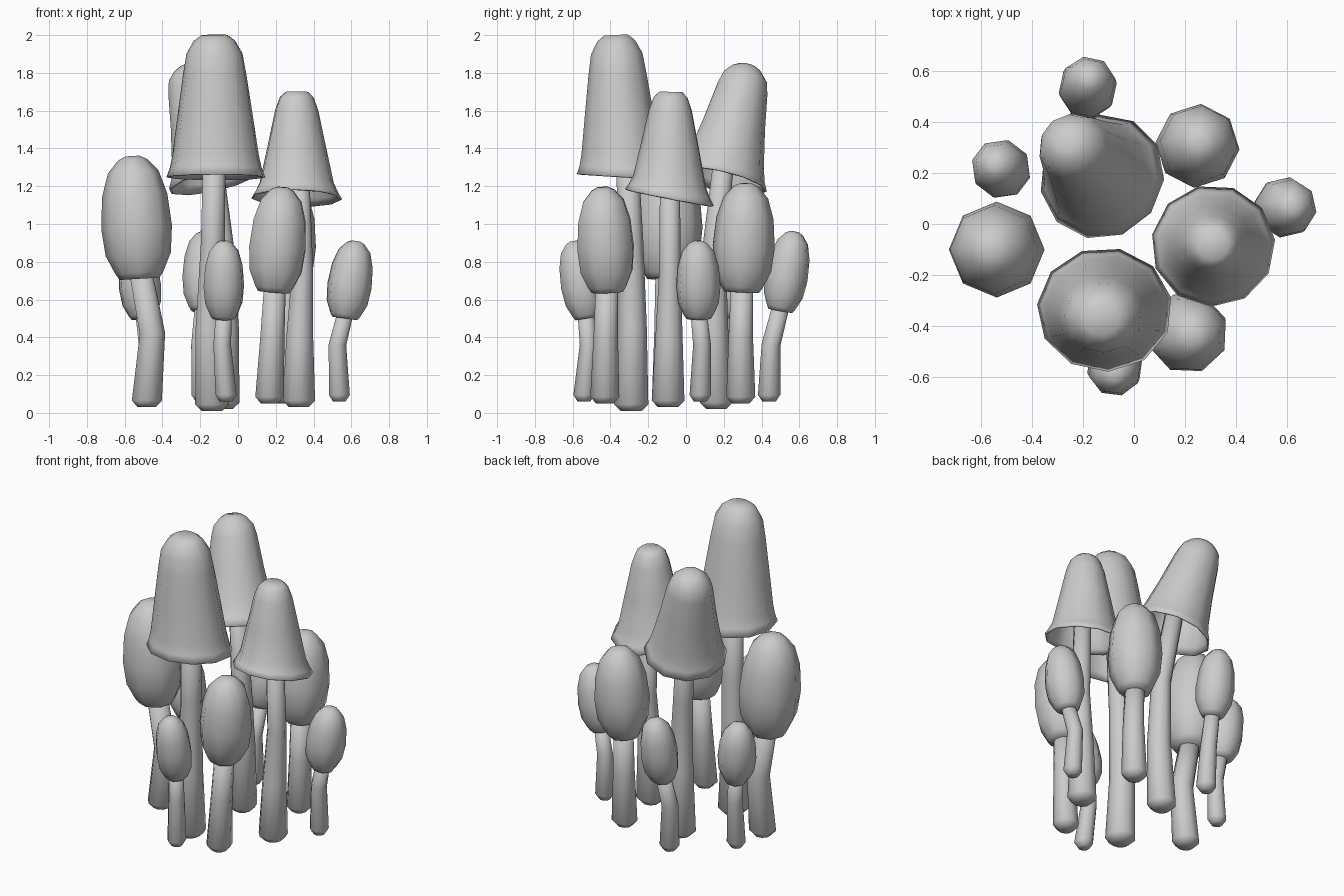
import bpy, bmesh, math
from mathutils import Vector

if "Cube" in bpy.data.objects:
    bpy.data.objects.remove(bpy.data.objects["Cube"])


def loft(name, rings, sides, phase=0.0, cap_start=True, sy=1.0):
    """rings: (centre, normal, radius); joins them into one tube with a closed end."""
    bm = bmesh.new()
    loops = []
    for c, n, r in rings:
        q = Vector((0, 0, 1)).rotation_difference(Vector(n).normalized())
        loop = []
        for i in range(sides):
            a = phase + 2 * math.pi * i / sides
            loop.append(bm.verts.new(Vector(c) + q @ Vector((r * math.cos(a), r * sy * math.sin(a), 0))))
        loops.append(loop)
    for lo, hi in zip(loops, loops[1:]):
        for i in range(sides):
            j = (i + 1) % sides
            bm.faces.new((lo[i], lo[j], hi[j], hi[i]))
    bm.faces.new(loops[-1])
    if cap_start:
        bm.faces.new(loops[0][::-1])
    me = bpy.data.meshes.new(name)
    bm.to_mesh(me)
    bm.free()
    ob = bpy.data.objects.new(name, me)
    bpy.context.collection.objects.link(ob)
    for p in me.polygons:
        p.use_smooth = True
    return ob


def stem(name, pts, r0, r1):
    """Bent stalk, thicker at its rounded foot."""
    pts = [Vector(p) for p in pts]
    up = (0, 0, 1)
    rings = [(pts[0], up, r0 * 0.6), (pts[0] + Vector((0, 0, 0.035)), up, r0)]
    n = len(pts) - 1
    for i, p in enumerate(pts[1:], 1):
        t = i / n
        nrm = pts[min(i + 1, n)] - pts[i - 1]
        rings.append((p, nrm, r0 + (r1 - r0) * min(1, t * 1.25)))
    loft(name, rings, 9)


def cap(name, bottom, top, profile, sides, phase=0.0, rim_normal=None, shell=False, sy=1.0):
    """Cap around the bottom-top axis; profile gives (height fraction, radius)."""
    b, t = Vector(bottom), Vector(top)
    axis = (t - b).normalized()
    rim = Vector(rim_normal or axis).normalized()
    rings = [(b.lerp(t, f), rim.lerp(axis, f), r) for f, r in profile]
    ob = loft(name, rings, sides, phase, not shell, sy)
    if shell:
        m = ob.modifiers.new("thickness", "SOLIDIFY")
        m.thickness = 0.01
        m.offset = -1


# tall bell mushrooms
A = [(0, .265), (.06, .247), (.15, .232), (.42, .203), (.72, .17), (.87, .15), (.96, .11), (1, .07)]
B = [(0, .25), (.07, .228), (.2, .205), (.5, .168), (.8, .138), (.9, .12), (.97, .08), (1, .045)]
C = [(0, .243), (.06, .222), (.15, .198), (.5, .155), (.83, .115), (.95, .09), (1, .06)]
cap("front_bell_cap", (-.115, -.335, 1.25), (-.125, -.37, 2.0), A, 11, .2, (0, .06, 1), True, .92)
cap("back_bell_cap", (-.125, .185, 1.23), (-.265, .325, 1.84), B, 11, .5, None, True)
cap("right_bell_cap", (.31, -.085, 1.14), (.31, -.08, 1.70), C, 11, .1, (.02, .19, 1), True)
stem("front_bell_stem", [(-.14, -.29, .01), (-.15, -.285, .45), (-.135, -.29, .9), (-.125, -.32, 1.5)], .092, .06)
stem("back_bell_stem", [(-.08, .16, .02), (-.07, .15, .45), (-.085, .15, .9), (-.16, .22, 1.5)], .088, .055)
stem("right_bell_stem", [(.32, -.095, .03), (.325, -.09, .4), (.34, -.085, .75), (.32, -.085, 1.4)], .088, .052)

# closed bud mushrooms: cap bottom, cap top, cap radius, foot, knee, foot radius
EGG = [(0, .58), (.05, .7), (.2, .95), (.42, 1.03), (.68, .95), (.87, .74), (.97, .42), (1, .2)]
BUDS = [
    ("left_large", (-.52, -.1, .71), (-.56, -.1, 1.36), .182, (-.485, -.1, .03), (-.455, -.1, .42), .082),
    ("front_large", (.19, -.415, .64), (.235, -.44, 1.195), .155, (.165, -.43, .05), (.18, -.425, .4), .078),
    ("back_large", (.24, .295, .64), (.26, .32, 1.215), .16, (.24, .29, .05), (.245, .29, .4), .078),
    ("front_small", (-.075, -.525, .50), (-.075, -.595, .91), .108, (-.065, -.54, .06), (-.085, -.515, .36), .057),
    ("right_small", (.565, .065, .50), (.625, .065, .91), .116, (.535, .075, .06), (.525, .085, .36), .057),
    ("back_small", (-.185, .50, .54), (-.175, .575, .96), .112, (-.19, .44, .06), (-.2, .45, .36), .06),
    ("left_small", (-.50, .20, .50), (-.545, .235, .90), .112, (-.49, .18, .06), (-.48, .18, .36), .057),
]
for k, (name, bot, top, r, foot, knee, fr) in enumerate(BUDS):
    cap(name + "_bud_cap", bot, top, [(f, s * r) for f, s in EGG], 8, .35 * k)
    tip = Vector(bot).lerp(Vector(top), .12)
    stem(name + "_bud_stem", [foot, knee, tip], fr, fr * .75)
